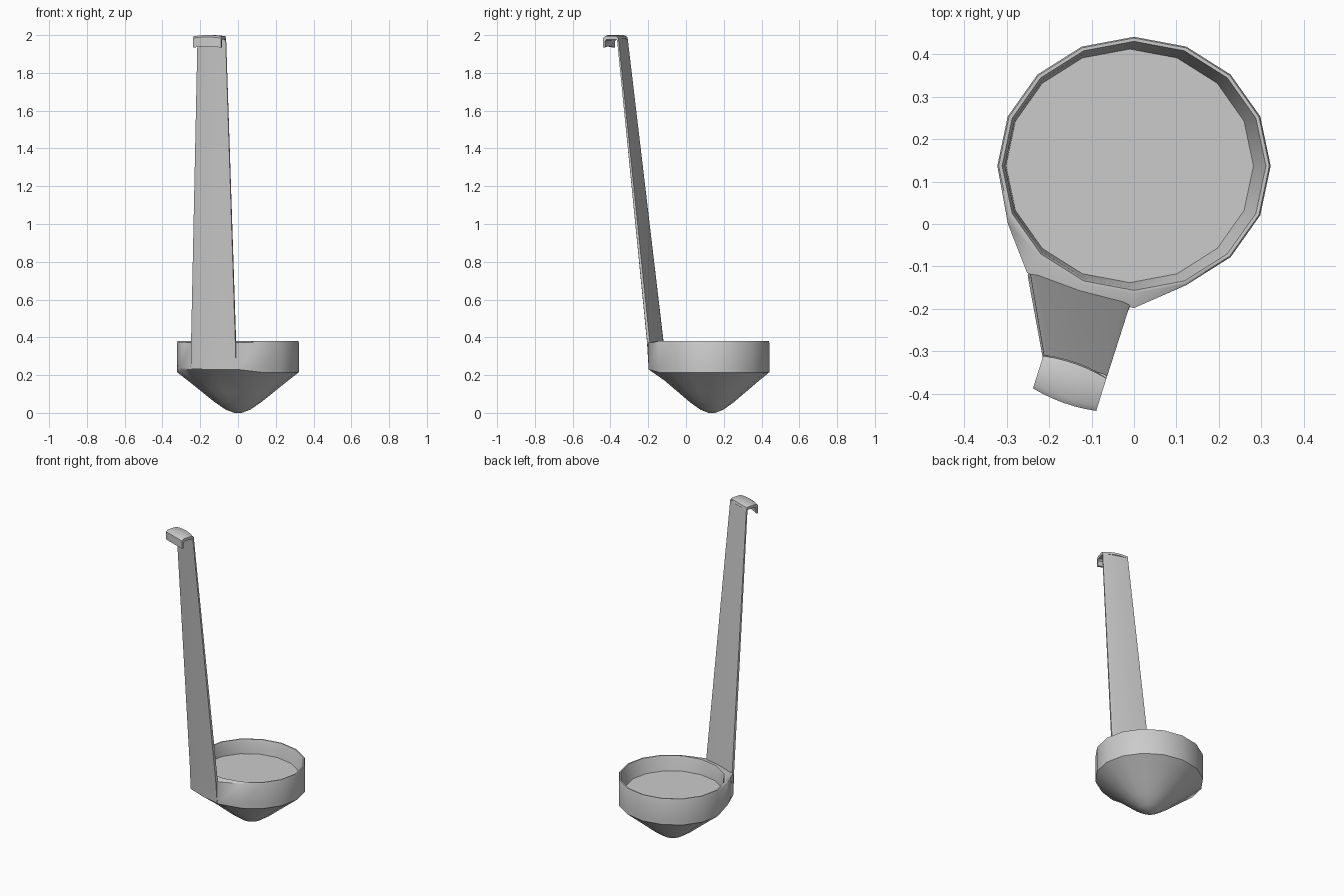
import bpy, bmesh, math
from mathutils import Vector

if "Cube" in bpy.data.objects:
    bpy.data.objects.remove(bpy.data.objects["Cube"])

SIDES = 16
CY = 0.137
RX, RY = 0.322, 0.304


def finish(name, bm, angle):
    bmesh.ops.recalc_face_normals(bm, faces=bm.faces)
    mesh = bpy.data.meshes.new(name)
    bm.to_mesh(mesh)
    bm.free()
    ob = bpy.data.objects.new(name, mesh)
    bpy.context.collection.objects.link(ob)
    bpy.ops.object.select_all(action='DESELECT')
    ob.select_set(True)
    bpy.context.view_layer.objects.active = ob
    bpy.ops.object.shade_smooth_by_angle(angle=math.radians(angle))
    return ob


def loft(name, rings, angle, cap_start=True):
    """Skin a list of closed rings and cap the ends."""
    bm = bmesh.new()
    vs = [[bm.verts.new(p) for p in r] for r in rings]
    n = len(rings[0])
    for a, b in zip(vs, vs[1:]):
        for i in range(n):
            j = (i + 1) % n
            bm.faces.new((a[i], a[j], b[j], b[i]))
    if cap_start:
        bm.faces.new(vs[0])
    bm.faces.new(vs[-1])
    return finish(name, bm, angle)


def ring(r, z, dx=0.0):
    pts = []
    for i in range(SIDES):
        a = math.tau * i / SIDES
        pts.append(Vector((dx + RX * r * math.cos(a), CY + RY * r * math.sin(a), z)))
    return pts


# Bowl: conical underside, upright wall, recessed flat floor
under = [(0.06, 0.0), (0.2, 0.017), (0.38, 0.056), (0.6, 0.113), (0.82, 0.17)]
rings = [ring(r, z) for r, z in under]
# Outer wall is drawn out into the foot of the handle
flare = {9: (-0.297, 0.0), 10: (-0.252, -0.115), 11: (-0.13, -0.168), 12: (0.0, -0.198)}
for z in (0.215, 0.24, 0.372):
    wall = ring(1.0, z)
    for i, (x, y) in flare.items():
        wall[i].x, wall[i].y = x, y
        if z < 0.23:
            wall[i].z += 0.015
    rings.append(wall)
rings += [ring(0.99, 0.38), ring(0.965, 0.38), ring(0.945, 0.36),
          ring(0.905, 0.292, -0.01)]
bowl = loft("bowl", rings, 50)


# Handle: thin tapering strip with bevelled edges
def section(left, right, z, thick):
    l, r = Vector((*left, z)), Vector((*right, z))
    out = Vector((l.y - r.y, r.x - l.x, 0)).normalized() * -thick
    shape = [(0, 0), (0, 0.7), (0.07, 1.0), (0.5, 1.25), (0.93, 1.0),
             (1, 0.7), (1, 0), (0.93, -0.15), (0.5, 0.1), (0.07, -0.15)]
    return [l.lerp(r, t) + out * k for t, k in shape]


handle = loft("handle", [
    section((-0.246, -0.108), (-0.006, -0.183), 0.235, 0.021),
    section((-0.244, -0.119), (-0.010, -0.192), 0.38, 0.021),
    section((-0.212, -0.309), (-0.063, -0.358), 1.985, 0.012)], 40)

# Hook: hanging lip at the top of the handle, gently arched across its width
profile = [(-0.003, 1.98), (0.0, 1.996), (0.006, 2.0), (0.068, 2.0), (0.08, 1.99),
           (0.08, 1.94), (0.068, 1.94), (0.068, 1.972), (0.06, 1.982), (0.012, 1.982)]
left, right = Vector((-0.214, -0.311, 0)), Vector((-0.065, -0.364, 0))
out = Vector((-0.3, -0.954, 0))
rings = []
for k in range(7):
    t = k / 6
    bulge = 4 * t * (1 - t)
    rings.append([left.lerp(right, t) + out * (u + 0.008 * bulge * (u / 0.04 - 1))
                  + Vector((0, 0, z - 0.006 * (1 - bulge))) for u, z in profile])
hook = loft("hook", rings, 40)
